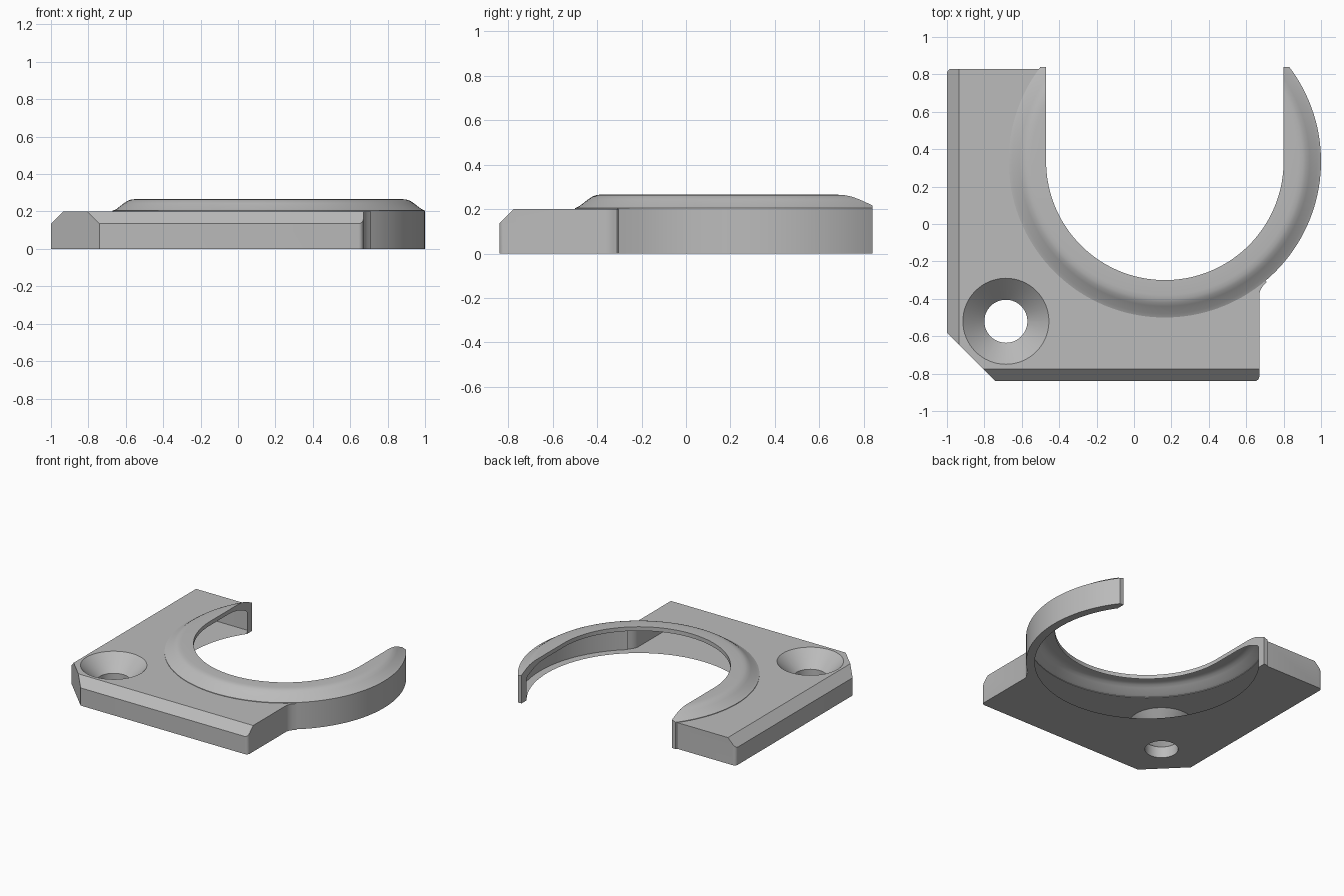
import bpy, bmesh, math
from mathutils import Vector

if "Cube" in bpy.data.objects:
    bpy.data.objects.remove(bpy.data.objects["Cube"], do_unlink=True)

T = 0.20                    # plate thickness
CX, CY = 0.165, 0.335       # ring centre
R_IN, R_OUT = 0.635, 0.835  # opening and ring radius

grey = bpy.data.materials.new("plain_grey")
grey.use_nodes = True
grey.diffuse_color = (0.5, 0.5, 0.5, 1)
grey.node_tree.nodes["Principled BSDF"].inputs["Base Color"].default_value = grey.diffuse_color


def finish(bm, name):
    bmesh.ops.recalc_face_normals(bm, faces=bm.faces)
    mesh = bpy.data.meshes.new(name)
    bm.to_mesh(mesh)
    bm.free()
    mesh.materials.append(grey)
    ob = bpy.data.objects.new(name, mesh)
    bpy.context.collection.objects.link(ob)
    return ob


def prism(outline, z0, z1):
    bm = bmesh.new()
    face = bm.faces.new([bm.verts.new((x, y, z0)) for x, y in outline])
    top = bmesh.ops.extrude_face_region(bm, geom=[face])["geom"]
    bmesh.ops.translate(bm, vec=(0, 0, z1 - z0),
                        verts=[v for v in top if isinstance(v, bmesh.types.BMVert)])
    return bm


def lathe(profile, centre, steps):
    """Closed solid turned from (radius, z) points, with flat caps."""
    bm = bmesh.new()
    rings = []
    for r, z in profile:
        angles = [2 * math.pi * i / steps for i in range(steps)]
        rings.append([bm.verts.new((centre[0] + r * math.cos(a),
                                    centre[1] + r * math.sin(a), z)) for a in angles])
    for low, high in zip(rings, rings[1:]):
        for i in range(steps):
            j = (i + 1) % steps
            bm.faces.new((low[i], low[j], high[j], high[i]))
    bm.faces.new(rings[0])
    bm.faces.new(rings[-1])
    return bm


def slice_off(bm, point, normal):
    """Remove everything beyond a plane and close the cut."""
    geom = bm.verts[:] + bm.edges[:] + bm.faces[:]
    cut = bmesh.ops.bisect_plane(bm, geom=geom, plane_co=point,
                                 plane_no=Vector(normal), clear_outer=True)["geom_cut"]
    edges = [e for e in cut if isinstance(e, bmesh.types.BMEdge)]
    bmesh.ops.holes_fill(bm, edges=edges, sides=0)


def combine(target, tool, operation):
    mod = target.modifiers.new(operation.lower(), 'BOOLEAN')
    mod.operation, mod.solver, mod.object = operation, 'EXACT', tool
    bpy.context.view_layer.objects.active = target
    bpy.ops.object.modifier_apply(modifier=mod.name)
    bpy.data.objects.remove(tool, do_unlink=True)


# Base plate: clipped corner, fillet towards the ring, two rounded corners
bm = prism([(-1, 0.83), (-1, -0.58), (-0.74, -0.84), (0.67, -0.84), (0.67, -0.375),
            (0.675, -0.355), (0.69, -0.33), (0.71, -0.31), (0.4, 0), (0.4, 0.83)], 0, T)
corners = [e for e in bm.edges
           if abs(e.verts[0].co.z - e.verts[1].co.z) > 0.1
           and any((e.verts[0].co.xy - Vector(c)).length < 0.01
                   for c in ((-1, 0.83), (0.67, -0.84)))]
bmesh.ops.bevel(bm, geom=corners, offset=0.025, segments=4, profile=0.5, affect='EDGES')

# Chamfers along the outer side and front edges
slice_off(bm, (-1, 0, T - 0.065), (-1, 0, 1))
slice_off(bm, (0, -0.84, T - 0.065), (0, -1, 1))
body = finish(bm, "clip_bracket")

# Raised ring, blended into the plate and trimmed flat at the back
bm = lathe([(R_OUT, 0), (R_OUT, T + 0.004), (0.815, 0.213), (0.775, 0.244),
            (0.755, 0.257), (0.738, 0.263), (0.715, 0.266), (0.5, 0.266)], (CX, CY), 144)
slice_off(bm, (0, 0.84, 0), (0, 1, 0))
combine(body, finish(bm, "raised_ring"), 'UNION')

# U-shaped opening
arc = [math.pi * (1 + i / 72) for i in range(73)]
outline = [(CX + R_IN * math.cos(a), CY + R_IN * math.sin(a)) for a in arc]
outline += [(CX + R_IN, 1.3), (CX - R_IN, 1.3)]
combine(body, finish(prism(outline, -0.1, 0.4), "opening_cutter"), 'DIFFERENCE')

# Wider recess beneath the lip
recess = lathe([(0.775, -0.1), (0.775, 0.165), (0.765, 0.183), (0.72, 0.219),
                (0.695, 0.231), (0.67, 0.235), (0.3, 0.235)], (CX, CY), 144)
combine(body, finish(recess, "recess_cutter"), 'DIFFERENCE')

# Countersunk screw hole
screw = lathe([(0.115, -0.1), (0.115, 0.085), (0.23, T), (0.23, 0.3)], (-0.685, -0.52), 64)
combine(body, finish(screw, "screw_cutter"), 'DIFFERENCE')

# Smooth curves, crisp edges
bpy.ops.object.select_all(action='DESELECT')
body.select_set(True)
bpy.context.view_layer.objects.active = body
bpy.ops.object.shade_smooth_by_angle(angle=math.radians(28))
